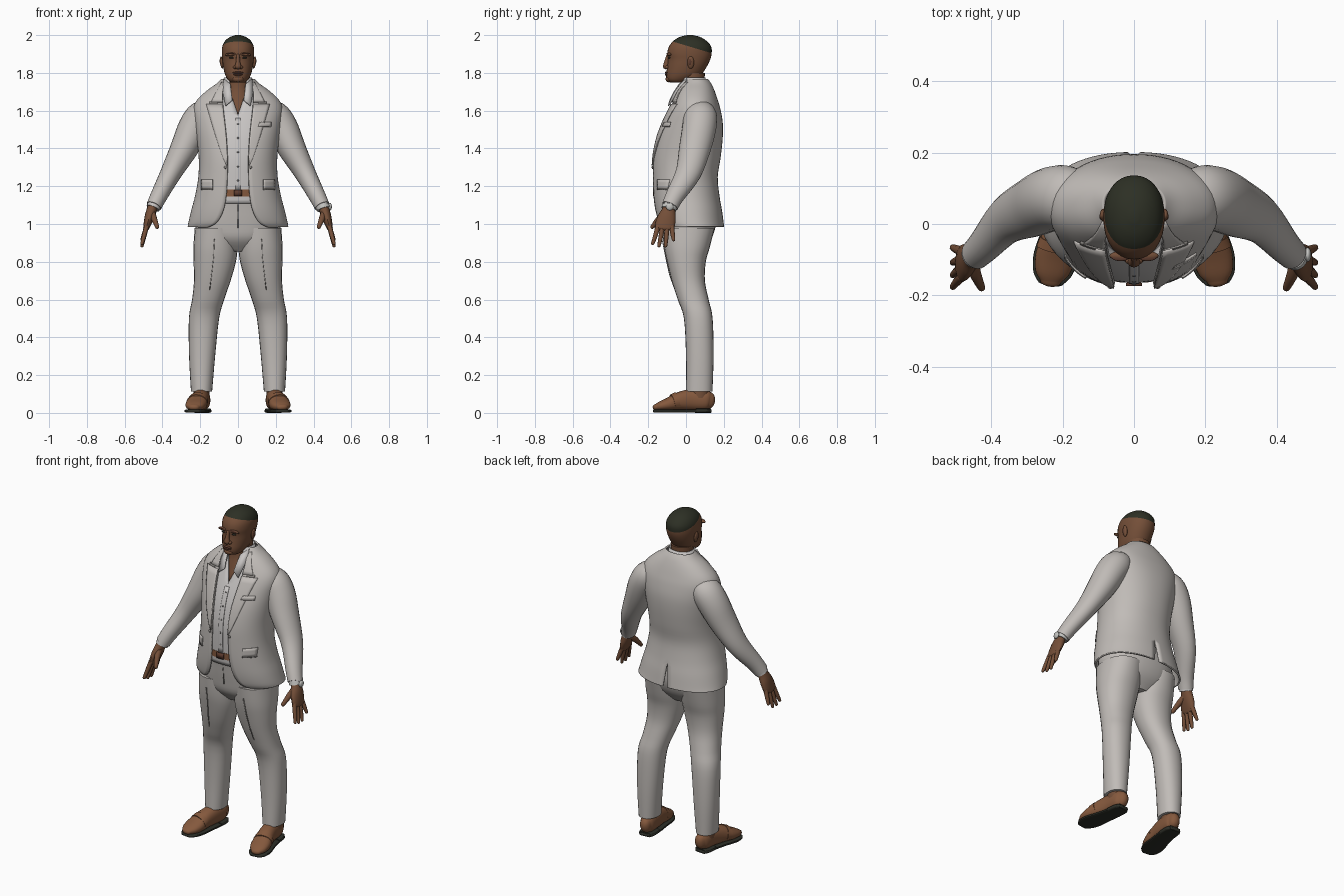
import bpy, bmesh, math
from mathutils import Vector, Matrix

cube = bpy.data.objects.get("Cube")
if cube:
    bpy.data.objects.remove(cube)

def material(name, *rgb):
    m = bpy.data.materials.new(name)
    m.use_nodes = True
    m.diffuse_color = (*rgb, 1)
    bsdf = m.node_tree.nodes["Principled BSDF"]
    bsdf.inputs["Base Color"].default_value = (*rgb, 1)
    bsdf.inputs["Roughness"].default_value = 0.8
    return m

SUIT = material("suit_grey", .53, .5, .475)
SHIRT = material("shirt_white", .58, .56, .55)
SKIN = material("brown_skin", .175, .078, .04)
LIP = material("dark_skin", .11, .045, .028)
HAIR = material("dark_hair", .026, .029, .018)
LEATHER = material("brown_leather", .235, .1, .047)
DARK = material("dark_sole", .025, .027, .02)
METAL = material("watch_silver", .55, .55, .53)
SEAM = material("seam_grey", .25, .235, .22)

def finish(name, bm, mat, mirror=False, thick=0):
    bmesh.ops.recalc_face_normals(bm, faces=bm.faces)
    me = bpy.data.meshes.new(name)
    bm.to_mesh(me)
    bm.free()
    me.materials.append(mat)
    for p in me.polygons:
        p.use_smooth = True
    me.set_sharp_from_angle(angle=math.radians(45))
    ob = bpy.data.objects.new(name, me)
    bpy.context.collection.objects.link(ob)
    if mirror:
        ob.modifiers.new("Mirror", 'MIRROR')
    if thick:
        s = ob.modifiers.new("Solidify", 'SOLIDIFY')
        s.thickness, s.offset = thick, 0
    return ob

def smooth_rows(rows, sub=4):
    """Catmull-Rom interpolation of rows of numbers."""
    out = []
    for i in range(len(rows) - 1):
        a, b, c, d = (rows[max(i - 1, 0)], rows[i], rows[i + 1], rows[min(i + 2, len(rows) - 1)])
        for k in range(sub):
            t = k / sub
            out.append([.5 * (2*q + (r - p)*t + (2*p - 5*q + 4*r - s)*t*t + (3*q - p - 3*r + s)*t**3)
                        for p, q, r, s in zip(a, b, c, d)])
    return out + [list(rows[-1])]

def oval(a, p):
    f = lambda v: math.copysign(abs(v) ** (2 / p), v)
    return f(math.sin(a)), -f(math.cos(a))

def skin_grid(bm, rows, closed):
    n = len(rows[0])
    for a, b in zip(rows, rows[1:]):
        for j in range(n if closed else n - 1):
            k = (j + 1) % n
            bm.faces.new((a[j], a[k], b[k], b[j]))

def loft(name, rings, mat, n=24, p=2.0, flat=False, dome=False, sub=4, **kw):
    """Skin through rings of (x, y, z, radius, radius); flat keeps them level."""
    rings = smooth_rows(rings, sub)
    c = [Vector(r[:3]) for r in rings]
    secs = []
    for i, r in enumerate(rings):
        d = (c[min(i + 1, len(c) - 1)] - c[max(i - 1, 0)]).normalized()
        if flat:
            u, v = Vector((1, 0, 0)), Vector((0, 1, 0))
        elif abs(d.y) > .8:
            u = Vector((1, 0, 0))
            u = (u - d * u.dot(d)).normalized()
            v = u.cross(d)
        else:
            v = Vector((0, 1, 0))
            v = (v - d * v.dot(d)).normalized()
            u = v.cross(d)
        secs.append((c[i], u, v, r[3], r[4], d))
    if dome:
        def cap(s, sign):
            q, u, v, a, b, d = s
            return [(q + d * sign * min(a, b) * math.sin(t), u, v, a * math.cos(t), b * math.cos(t), d)
                    for t in (.4, .8, 1.15, 1.45)]
        secs = cap(secs[0], -1)[::-1] + secs + cap(secs[-1], 1)
    bm = bmesh.new()
    rows = []
    for q, u, v, a, b, d in secs:
        pts = [oval(2 * math.pi * j / n, p) for j in range(n)]
        rows.append([bm.verts.new(q + u * a * x + v * b * y) for x, y in pts])
    skin_grid(bm, rows, True)
    bm.faces.new(rows[0])
    bm.faces.new(rows[-1][::-1])
    return finish(name, bm, mat, **kw)

def half_shell(name, table, mat, thick, p=2.2, n=28, vent=lambda z: 0):
    """Mirrored open garment: rows of (z, half width, front y, back y, front gap)."""
    bm = bmesh.new()
    rows = []
    for z, rx, fy, by, gap in table:
        ang = lambda x: math.asin(min(1, (max(x, 0) / rx)) ** (p / 2))
        a0, a1 = ang(gap), math.pi - ang(vent(z))
        pts = [oval(a0 + (a1 - a0) * j / n, p) for j in range(n + 1)]
        rows.append([bm.verts.new((max(x * rx, 0), (fy + by) / 2 + y * (by - fy) / 2, z)) for x, y in pts])
    skin_grid(bm, rows, False)
    return finish(name, bm, mat, mirror=True, thick=thick)

def patch(name, rows, mat, thick=.006, mirror=True):
    bm = bmesh.new()
    skin_grid(bm, [[bm.verts.new(q) for q in r] for r in rows], False)
    return finish(name, bm, mat, mirror=mirror, thick=thick)

def ball(name, loc, size, mat, mirror=False, tilt=0):
    bm = bmesh.new()
    bmesh.ops.create_uvsphere(bm, u_segments=16, v_segments=10, radius=1, matrix=Matrix.Translation(loc)
                              @ Matrix.Rotation(tilt, 4, 'Y') @ Matrix.Diagonal((*size, 1)))
    return finish(name, bm, mat, mirror=mirror)

# Jacket body, open at the front with a back vent
BODY = smooth_rows([
    (.985, .262, -.13, .197, .155), (1.01, .257, -.148, .194, .11), (1.07, .243, -.163, .186, .078),
    (1.15, .222, -.172, .172, .062), (1.25, .205, -.175, .163, .056), (1.35, .203, -.172, .178, .055),
    (1.45, .214, -.153, .189, .06), (1.53, .226, -.125, .19, .068), (1.6, .233, -.092, .179, .076),
    (1.65, .216, -.067, .165, .08), (1.7, .165, -.045, .148, .08), (1.74, .11, -.02, .13, .07),
    (1.765, .083, 0, .112, .062)])
half_shell("jacket", BODY, SUIT, .01, vent=lambda z: .016 * max(0, 1.13 - z) / .14)

def on_body(x, z, off=.009):
    for a, b in zip(BODY, BODY[1:]):
        if a[0] <= z <= b[0]:
            t = (z - a[0]) / (b[0] - a[0])
            _, rx, fy, by, gap = [p + (q - p) * t for p, q in zip(a, b)]
            x = gap + .001 if x is None else x
            return x, (fy + by) / 2 - (by - fy) / 2 * max(0, 1 - (x / rx) ** 2.2) ** (1 / 2.2) - off, z

def body_patch(name, z0, z1, edges, mat=SUIT, cols=6, rows=10, **kw):
    """Panel following the jacket front; edges(t) gives its inner and outer x."""
    grid = []
    for i in range(rows + 1):
        z = z0 + (z1 - z0) * i / rows
        a, b = edges(i / rows)
        a = on_body(None, z)[0] if a is None else a
        grid.append([on_body(a + (b - a) * j / cols, z, kw.get("off", .009)) for j in range(cols + 1)])
    return patch(name, grid, mat, mirror=kw.get("mirror", True))

body_patch("lapel", 1.31, 1.635, lambda t: (None, .06 + .108 * t ** .85))
body_patch("jacket_collar", 1.645, 1.75, lambda t: (None, .142 - .055 * t), rows=6)
body_patch("lapel_notch", 1.632, 1.648, lambda t: (.108, .15), mat=SEAM, rows=1, off=.008)
body_patch("pocket_flap", 1.185, 1.235, lambda t: (.135, .193), rows=3)
body_patch("pocket_seam", 1.18, 1.187, lambda t: (.134, .194), mat=SEAM, rows=1, off=.008)
body_patch("chest_pocket", 1.515, 1.54, lambda t: (.105 + .01 * t, .175), rows=2, mirror=False)
ball("jacket_button", on_body(.066, 1.3), (.008, .005, .008), SEAM, mirror=True)

# Sleeves and shirt cuffs
loft("sleeve", [(.13, .07, 1.6, .05, .065), (.185, .075, 1.575, .082, .088), (.232, .07, 1.51, .085, .09),
                (.285, .047, 1.4, .074, .084), (.355, .012, 1.27, .056, .068), (.418, -.058, 1.15, .045, .05),
                (.445, -.085, 1.095, .041, .044)], SUIT, mirror=True)
loft("shirt_cuff", [(.441, -.081, 1.104, .037, .04), (.45, -.088, 1.083, .036, .038)], SHIRT, mirror=True)

# Shirt with an open neck, its collar and placket
half_shell("shirt", [(z, rx - .014, fy + .012, by - .016, max(0, .045 * (z - 1.58) / .13))
                     for z, rx, fy, by, _ in BODY if 1.1 < z < 1.75], SHIRT, .004)
half_shell("collar_stand", [(1.68, .085, -.05, .11, .045), (1.73, .075, -.03, .105, .045),
                            (1.775, .07, -.025, .1, .045)], SHIRT, .006)
patch("collar_leaf", [[(.04, -.035, 1.74), (.075, .005, 1.77)], [(.036, -.062, 1.7), (.08, -.04, 1.7)],
                      [(.03, -.085, 1.655), (.066, -.093, 1.625)]], SHIRT)
body_patch("placket", 1.18, 1.56, lambda t: (0, .014), mat=SHIRT, cols=2, rows=12, off=-.009)
for k in range(5):
    ball("shirt_button", on_body(0, 1.23 + .075 * k, -.006), (.005, .003, .005), SEAM)

# Trousers
loft("trouser_leg", [(.193, .07, .112, .056, .07), (.19, .073, .3, .069, .073), (.18, .065, .5, .08, .076),
                     (.158, .038, .6, .085, .082), (.136, .012, .7, .097, .088), (.123, .002, .8, .112, .103),
                     (.119, .005, .88, .117, .122), (.116, .012, .98, .113, .14)], SUIT,
     p=2.2, flat=True, mirror=True)
loft("trouser_hips", [(0, .008, .855, .09, .07), (0, .008, .92, .19, .125), (0, .012, 1, .228, .146),
                      (0, .003, 1.1, .205, .15), (0, -.003, 1.16, .19, .154)], SUIT, p=2.3, n=32, flat=True)
patch("trouser_crease", [[(x - .002, y, z), (x + .002, y, z)] for x, y, z in
                         ((.15, -.058, .65), (.14, -.087, .73), (.13, -.107, .82), (.125, -.127, .92))],
      SEAM, .004)
patch("fly_seam", [[(-.002, -.147, 1.12), (.002, -.147, 1.12)], [(-.002, -.134, .98), (.002, -.134, .98)]],
      SEAM, .004, mirror=False)
loft("belt", [(0, -.005, 1.145, .193, .161), (0, -.005, 1.183, .193, .161)], LEATHER, n=32, p=2.2, flat=True)
patch("belt_buckle", [[(-.022, -.17, z), (.022, -.17, z)] for z in (1.147, 1.181)], LIP, .009, mirror=False)

# Shoes: upper, strap, sole, heel and bare ankle
SHOE = [(.185, .122, .066, .032, .045), (.188, .1, .068, .042, .054), (.195, .03, .069, .045, .056),
        (.207, -.03, .062, .049, .05), (.22, -.09, .046, .056, .036), (.23, -.135, .036, .048, .025),
        (.234, -.16, .03, .03, .016)]
loft("shoe_upper", SHOE, LEATHER, p=2.3, dome=True, mirror=True)
loft("shoe_strap", [(.211, -.045, .061, .053, .05), (.217, -.072, .054, .057, .044)], LEATHER, mirror=True)
loft("shoe_sole", [(x, y * 1.03, .01, rx + .006, .009) for x, y, z, rx, rz in SHOE], DARK,
     p=4, dome=True, mirror=True)
loft("shoe_heel", [(.186, .13, .012, .034, .012), (.188, .1, .012, .046, .012), (.192, .05, .012, .048, .012)],
     DARK, p=6, mirror=True)
loft("ankle", [(.193, .07, .08, .042, .05), (.193, .07, .16, .042, .05)], SKIN, flat=True, mirror=True)

# Hands
loft("palm", [(.44, -.08, 1.13, .026, .03), (.455, -.09, 1.08, .027, .034), (.468, -.1, 1.04, .026, .047),
              (.48, -.11, 1, .02, .052), (.486, -.112, .98, .016, .048)], SKIN, n=16, mirror=True, dome=True)
for name, y, tip_y, tip_z in (("index", -.148, -.176, .897), ("middle", -.124, -.143, .885),
                              ("ring", -.1, -.108, .885), ("little", -.076, -.066, .917)):
    loft(name + "_finger", [(.483, y, .99, .013, .0135), (.497, (y + tip_y) / 2, (.98 + tip_z) / 2, .012, .012),
                            (.508, tip_y, tip_z, .009, .009)], SKIN, n=10, dome=True, mirror=True)
loft("thumb", [(.455, -.105, 1.06, .018, .02), (.443, -.145, 1.025, .016, .016), (.428, -.178, .985, .011, .011)],
     SKIN, n=10, dome=True, mirror=True)

# Watch on the left wrist
loft("watch_band", [(.449, -.086, 1.096, .036, .04), (.455, -.091, 1.078, .036, .04)], METAL)
ball("watch_case", (.487, -.086, 1.092), (.01, .02, .02), METAL)

# Neck and head, hair cut along a sloping hairline
loft("neck", [(0, .03, 1.53, .09, .1), (0, .02, 1.6, .088, .088), (0, .025, 1.66, .075, .074),
              (0, .033, 1.72, .064, .064), (0, .036, 1.8, .064, .064)], SKIN, flat=True)
head = loft("head", [(0, (f + b) / 2, z, rx, (b - f) / 2) for z, f, b, rx in (
    (1.748, -.08, .0, .035), (1.762, -.1, .03, .052), (1.79, -.105, .08, .068), (1.83, -.1, .108, .078),
    (1.87, -.096, .128, .083), (1.905, -.099, .136, .086), (1.94, -.09, .133, .083), (1.97, -.066, .108, .068),
    (1.99, -.033, .075, .042), (2, .005, .035, .012))], SKIN, n=32, p=2.15, flat=True)
head.data.materials.append(HAIR)
bm = bmesh.new()
bm.from_mesh(head.data)
point, normal = Vector((0, 0, 1.945)), Vector((0, .3, 1))
bmesh.ops.bisect_plane(bm, geom=bm.verts[:] + bm.edges[:] + bm.faces[:], plane_co=point, plane_no=normal)
for f in bm.faces:
    f.material_index = int((f.calc_center_median() - point).dot(normal) > 0)
bm.to_mesh(head.data)
bm.free()

# Face
loft("nose", [(0, -.094, 1.892, .009, .01), (0, -.102, 1.86, .011, .013), (0, -.106, 1.835, .018, .016)],
     SKIN, n=12, dome=True)
ball("nostril_wing", (.016, -.1, 1.83), (.01, .012, .009), SKIN, mirror=True)
ball("brow_ridge", (.037, -.089, 1.898), (.032, .013, .009), SKIN, mirror=True, tilt=.08)
ball("eyebrow", (.038, -.094, 1.902), (.025, .01, .004), LIP, mirror=True, tilt=.08)
ball("eye", (.034, -.088, 1.88), (.014, .007, .005), DARK, mirror=True)
ball("upper_lip", (0, -.102, 1.801), (.028, .01, .006), LIP)
ball("lower_lip", (0, -.102, 1.791), (.024, .01, .006), LIP)
ball("chin", (0, -.09, 1.768), (.03, .018, .018), SKIN)
ball("ear", (.086, .025, 1.855), (.009, .018, .033), SKIN, mirror=True, tilt=.12)
ball("ear_hollow", (.092, .021, 1.857), (.005, .009, .018), LIP, mirror=True, tilt=.12)
